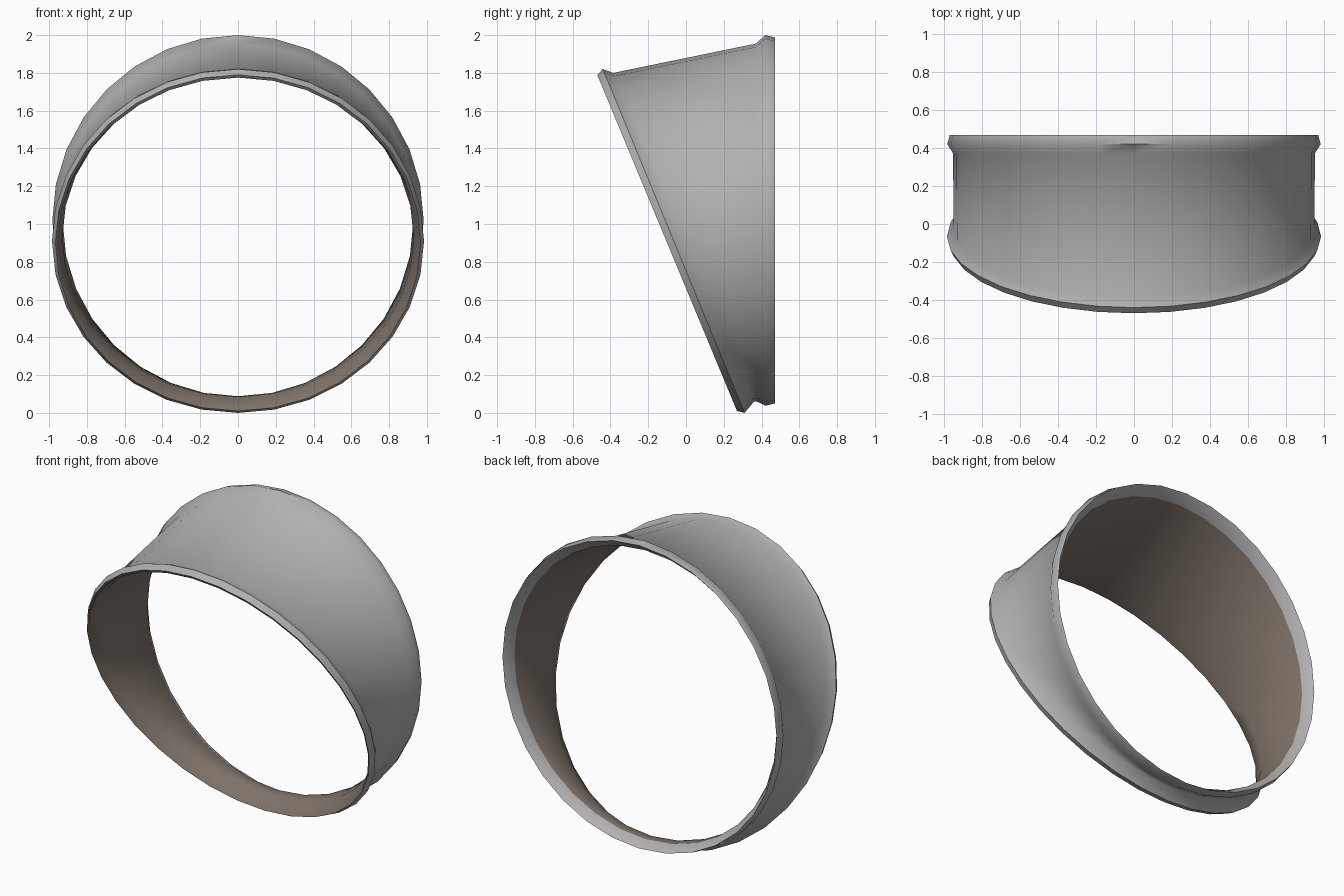
import bpy, bmesh, math

cube = bpy.data.objects.get("Cube")
if cube:
    bpy.data.objects.remove(cube, do_unlink=True)

SIDES = 32


def material(name, rgb):
    m = bpy.data.materials.new(name)
    m.use_nodes = True
    color = (*rgb, 1)
    m.diffuse_color = color
    m.node_tree.nodes["Principled BSDF"].inputs["Base Color"].default_value = color
    m.node_tree.nodes["Principled BSDF"].inputs["Roughness"].default_value = 0.7
    return m


grey = material("light grey", (0.45, 0.44, 0.44))
brown = material("dull brown", (0.21, 0.17, 0.14))


def ring(bm, top, bottom, half_width):
    """Tilted oval ring given by its top and bottom (y, z) points and half width."""
    verts = []
    for i in range(SIDES):
        a = 2 * math.pi * i / SIDES
        t = (1 + math.cos(a)) / 2
        y = bottom[0] + (top[0] - bottom[0]) * t
        z = bottom[1] + (top[1] - bottom[1]) * t
        verts.append(bm.verts.new((half_width * math.sin(a), y, z)))
    return verts


# Closed cross-section of the collar: top point, bottom point, half width, material of the band that follows
sections = [
    ((-0.47, 1.79), (0.27, 0.01), 0.967, 0),     # front edge
    ((-0.44, 1.82), (0.31, 0.0), 0.985, 0),      # front lip
    ((-0.385, 1.80), (0.36, 0.06), 0.95, 0),     # front neck
    ((0.37, 1.955), (0.375, 0.06), 0.953, 0),    # back neck
    ((0.42, 2.0), (0.42, 0.038), 0.983, 0),      # back lip
    ((0.47, 1.988), (0.47, 0.05), 0.97, 0),      # back edge
    ((0.41, 1.935), (0.41, 0.088), 0.928, 1),    # inside back
    ((-0.385, 1.778), (0.35, 0.085), 0.93, 1),   # inside neck
    ((-0.463, 1.775), (0.276, 0.02), 0.955, 1),  # inside front
]

bm = bmesh.new()
rings = [ring(bm, *s[:3]) for s in sections]
for k, section in enumerate(sections):
    a, b = rings[k], rings[(k + 1) % len(rings)]
    for i in range(SIDES):
        j = (i + 1) % SIDES
        face = bm.faces.new((a[i], a[j], b[j], b[i]))
        face.material_index = section[3]
bmesh.ops.recalc_face_normals(bm, faces=bm.faces)

mesh = bpy.data.meshes.new("tapered_collar")
bm.to_mesh(mesh)
bm.free()
mesh.materials.append(grey)
mesh.materials.append(brown)
collar = bpy.data.objects.new("tapered_collar", mesh)
bpy.context.collection.objects.link(collar)

# Smooth walls, crisp rim edges
bpy.ops.object.select_all(action='DESELECT')
collar.select_set(True)
bpy.context.view_layer.objects.active = collar
bpy.ops.object.shade_smooth_by_angle(angle=math.radians(55))
